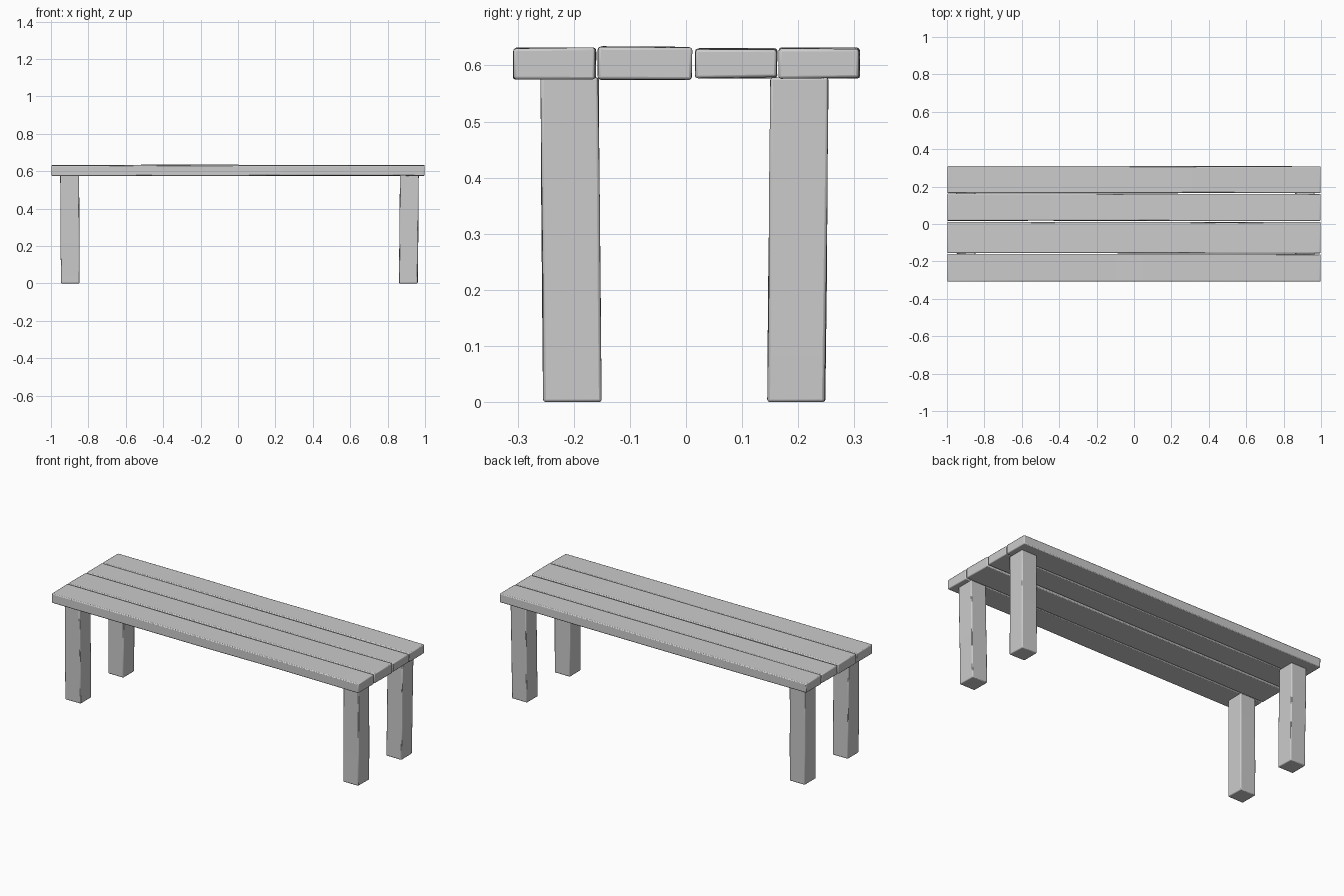
import bpy, bmesh, random
from mathutils import Vector

random.seed(4)
if "Cube" in bpy.data.objects:
    bpy.data.objects.remove(bpy.data.objects["Cube"], do_unlink=True)

wood = bpy.data.materials.new("plain_grey")
wood.use_nodes = True
grey = (0.6, 0.6, 0.6, 1)
wood.diffuse_color = grey
wood.node_tree.nodes["Principled BSDF"].inputs["Base Color"].default_value = grey


def beam(name, lo, hi, axis, cuts, wobble, lean=(0, 0, 0)):
    """Slightly uneven, soft-edged board; lean shifts its low end."""
    lo, hi = Vector(lo), Vector(hi)
    size, mid = hi - lo, (lo + hi) / 2
    bm = bmesh.new()
    bmesh.ops.create_cube(bm, size=1)
    along = [e for e in bm.edges
             if abs(e.verts[0].co[axis] - e.verts[1].co[axis]) > 0.5]
    bmesh.ops.subdivide_edges(bm, edges=along, cuts=cuts, use_grid_fill=True)
    for v in bm.verts:
        t = 0.5 - v.co[axis]
        v.co = Vector(c * s for c, s in zip(v.co, size)) + mid + Vector(lean) * t
        for i in range(3):
            if i != axis:
                v.co[i] += random.uniform(-wobble, wobble)
    bmesh.ops.recalc_face_normals(bm, faces=bm.faces)
    mesh = bpy.data.meshes.new(name)
    bm.to_mesh(mesh)
    bm.free()
    mesh.materials.append(wood)
    ob = bpy.data.objects.new(name, mesh)
    bpy.context.collection.objects.link(ob)
    bevel = ob.modifiers.new("soft_edges", 'BEVEL')
    bevel.width = 0.005
    bevel.segments = 2
    bevel.angle_limit = 0.6
    bpy.ops.object.select_all(action='DESELECT')
    ob.select_set(True)
    bpy.context.view_layer.objects.active = ob
    bpy.ops.object.shade_smooth_by_angle(angle=0.6)


# Seat planks, front to back: y range, z range
planks = [("front", -0.308, -0.161, 0.576, 0.631),
          ("front_middle", -0.156, 0.010, 0.575, 0.633),
          ("back_middle", 0.017, 0.162, 0.578, 0.630),
          ("back", 0.166, 0.309, 0.577, 0.631)]
for name, y0, y1, z0, z1 in planks:
    beam(name + "_seat_plank", (-0.998, y0, z0), (0.998, y1, z1), 0, 3, 0.0015)

# Legs, each leaning slightly
for side, x, dx in (("right", -0.95, 0.003), ("left", 0.866, -0.005)):
    for end, y, dy in (("front", -0.259, 0.005), ("back", 0.151, -0.006)):
        beam(f"{end}_{side}_leg", (x, y, 0), (x + 0.1, y + 0.103, 0.579),
             2, 2, 0.001, (dx, dy, 0))
